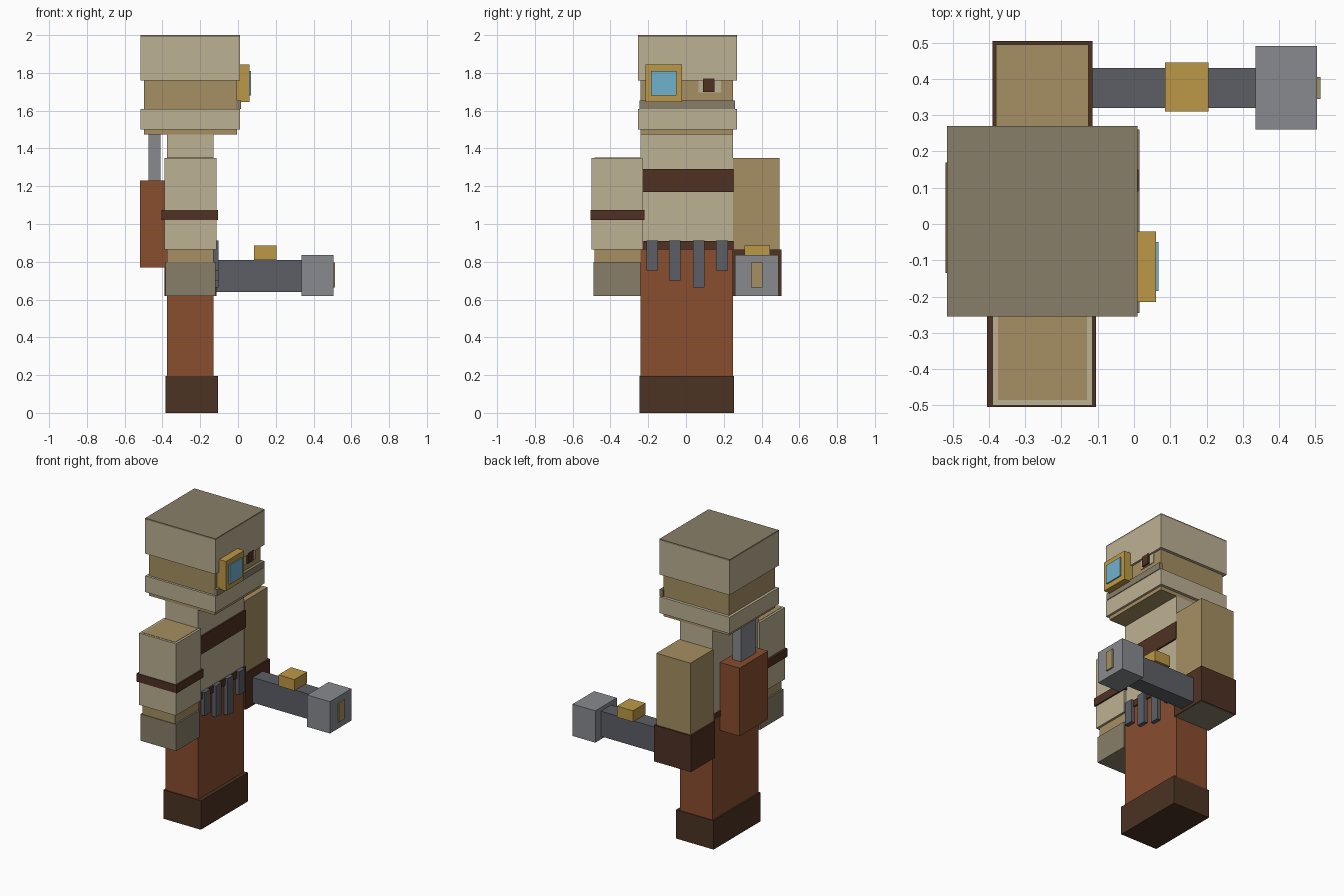
import bpy
import bmesh
from mathutils import Vector

default_cube = bpy.data.objects.get("Cube")
if default_cube:
    bpy.data.objects.remove(default_cube, do_unlink=True)


def material(name, hex_code):
    """Make a flat material from an sRGB hex colour, converted to linear."""
    channels = [int(hex_code[i:i + 2], 16) / 255 for i in (0, 2, 4)]
    linear = [c / 12.92 if c <= 0.04045 else ((c + 0.055) / 1.055) ** 2.4 for c in channels]
    mat = bpy.data.materials.new(name)
    mat.use_nodes = True
    mat.diffuse_color = (*linear, 1)
    shader = mat.node_tree.nodes["Principled BSDF"]
    shader.inputs["Base Color"].default_value = (*linear, 1)
    shader.inputs["Roughness"].default_value = 0.9
    return mat


bandage = material("pale bandage", "bcb193")
shade_cloth = material("dark bandage", "887f69")
skin = material("tan skin", "a68f62")
rust = material("rust cloth", "894d2f")
leather = material("strap leather", "4f3124")
boot_leather = material("boot leather", "4c3322")
gold = material("gold", "be9947")
glass = material("blue glass", "70b1ce")
steel = material("light steel", "888a8f")
iron = material("dark iron", "5c5f66")


def box(name, mat, x, y, z):
    """Build a flat sided block from its extents along each axis."""
    low, high = Vector((x[0], y[0], z[0])), Vector((x[1], y[1], z[1]))
    bm = bmesh.new()
    bmesh.ops.create_cube(bm, size=1)
    for vert in bm.verts:
        vert.co = Vector(vert.co[i] * (high[i] - low[i]) for i in range(3))
    mesh = bpy.data.meshes.new(name)
    bm.to_mesh(mesh)
    bm.free()
    mesh.materials.append(mat)
    obj = bpy.data.objects.new(name, mesh)
    obj.location = (low + high) / 2
    bpy.context.collection.objects.link(obj)
    return obj


# Robe, torso and boots share the body footprint
body_x, body_y = (-0.375, -0.13), (-0.24, 0.25)
box("boots", boot_leather, (-0.385, -0.105), (-0.247, 0.255), (0, 0.195))
box("robe", rust, body_x, body_y, (0.195, 0.865))
box("torso", bandage, body_x, body_y, (0.865, 1.475))
box("belt", leather, (-0.376, -0.12), (-0.241, 0.255), (0.865, 0.91))
box("chest_strap", leather, (-0.13, -0.12), (-0.23, 0.255), (1.17, 1.29))

# Metal tassels hanging from the belt
for index, (start, bottom) in enumerate([(-0.21, 0.755), (-0.09, 0.70), (0.037, 0.665), (0.16, 0.755)]):
    box(f"belt_tassel_{index + 1}", iron, (-0.13, -0.103), (start, start + 0.062), (bottom, 0.912))

# Head with its wrappings
wrap_x, wrap_y = (-0.515, 0.01), (-0.255, 0.27)
box("head", skin, (-0.497, -0.005), (-0.24, 0.25), (1.475, 1.95))
box("upper_head_wrap", bandage, wrap_x, wrap_y, (1.76, 1.99))
box("head_cap", shade_cloth, wrap_x, wrap_y, (1.99, 2.0))
box("lower_head_wrap", bandage, wrap_x, wrap_y, (1.5, 1.61))
box("mouth_wrap", shade_cloth, (-0.01, 0.015), (-0.245, 0.26), (1.61, 1.655))

# Eye and eyepiece
box("eye_white", bandage, (-0.006, 0), (0.065, 0.185), (1.695, 1.76))
box("eye_pupil", leather, (0, 0.012), (0.09, 0.15), (1.7, 1.77))
box("eyepiece_frame", gold, (-0.005, 0.06), (-0.215, -0.02), (1.645, 1.845))
box("eyepiece_lens", glass, (0.06, 0.068), (-0.185, -0.05), (1.68, 1.81))

# Bandaged arm
box("wrapped_arm", skin, (-0.375, -0.13), (-0.485, -0.24), (0.8, 1.352))
box("arm_bandage", bandage, (-0.39, -0.115), (-0.5, -0.23), (0.865, 1.35))
box("arm_band", leather, (-0.405, -0.105), (-0.505, -0.22), (1.02, 1.075))
box("wrapped_hand", shade_cloth, (-0.385, -0.12), (-0.49, -0.24), (0.62, 0.8))

# Bare arm with a glove
box("bare_arm", skin, (-0.38, -0.125), (0.25, 0.495), (0.865, 1.35))
box("glove", leather, (-0.39, -0.115), (0.245, 0.505), (0.62, 0.865))
box("glove_palm", shade_cloth, (-0.385, -0.12), (0.25, 0.5), (0.618, 0.622))

# Hammer held in the glove
box("hammer_shaft", iron, (-0.12, 0.335), (0.32, 0.43), (0.64, 0.81))
box("hammer_head", steel, (0.335, 0.505), (0.26, 0.49), (0.62, 0.835))
box("hammer_tip", skin, (0.505, 0.514), (0.345, 0.405), (0.665, 0.795))
box("hammer_sight", gold, (0.085, 0.205), (0.31, 0.445), (0.81, 0.885))

# Back case with a tool handle
box("back_case", rust, (-0.52, -0.375), (-0.135, 0.17), (0.77, 1.23))
box("tool_handle", steel, (-0.475, -0.41), (-0.07, 0.09), (1.23, 1.5))
